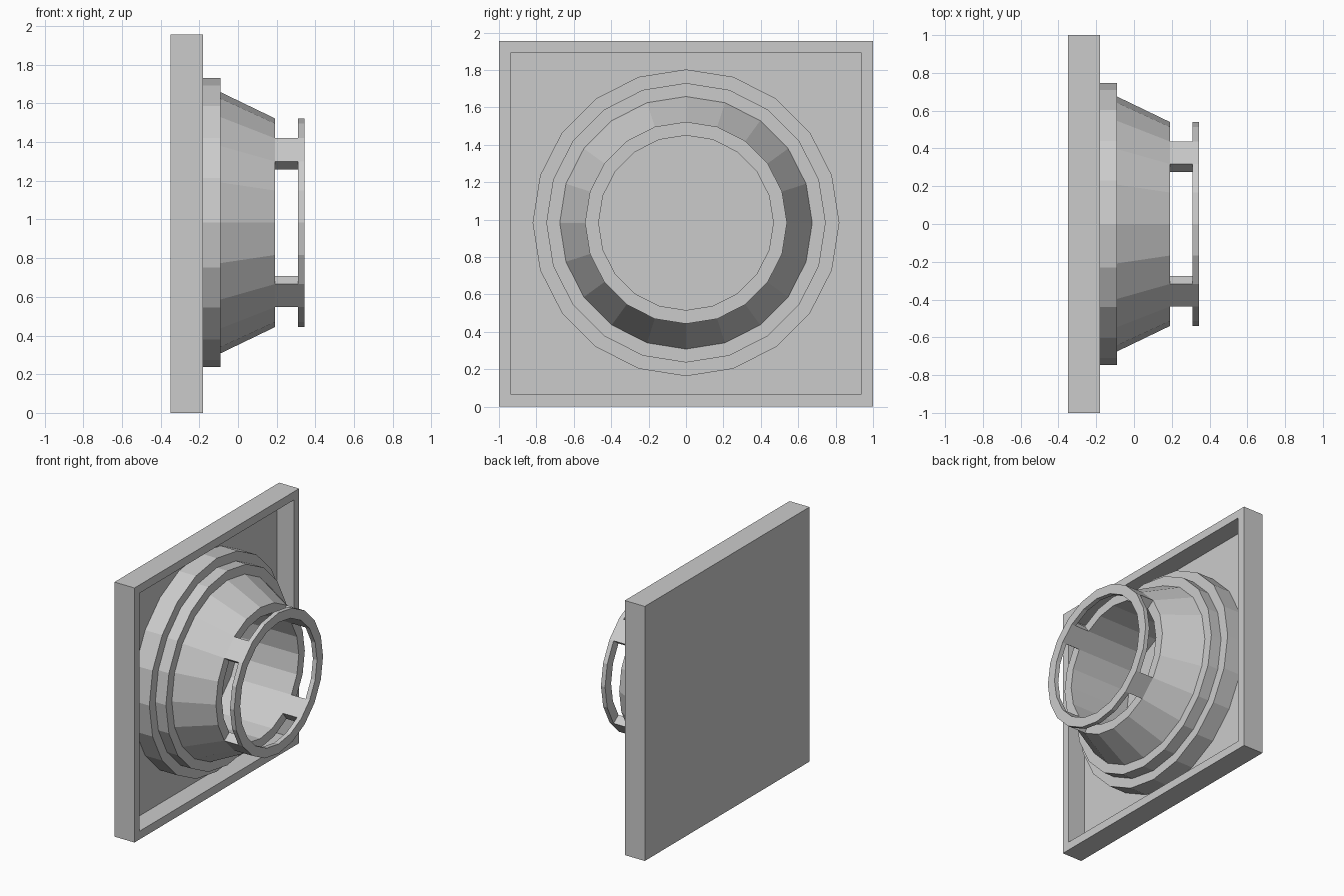
import bpy, bmesh
from math import sin, cos, pi
from mathutils import Vector

if "Cube" in bpy.data.objects:
    bpy.data.objects.remove(bpy.data.objects["Cube"])

ZC = 0.983          # height of the round axis
SIDES = 20
OUT, INN = 0.54, 0.467


def finish(name, bm):
    bmesh.ops.recalc_face_normals(bm, faces=bm.faces)
    mesh = bpy.data.meshes.new(name)
    bm.to_mesh(mesh)
    bm.free()
    obj = bpy.data.objects.new(name, mesh)
    bpy.context.collection.objects.link(obj)
    return obj


def lathe(name, profile, first=0, count=SIDES):
    """Sweep a closed (x, radius) profile around the x axis, fully or for some segments."""
    bm = bmesh.new()
    full = count == SIDES
    rings = []
    for i in range(count if full else count + 1):
        a = 2 * pi * (first + i) / SIDES
        rings.append([bm.verts.new((x, r * sin(a), ZC + r * cos(a))) for x, r in profile])
    n = len(profile)
    for i in range(count):
        a, b = rings[i], rings[(i + 1) % len(rings)]
        for j in range(n):
            k = (j + 1) % n
            bm.faces.new((a[j], a[k], b[k], b[j]))
    if not full:
        bm.faces.new(rings[0])
        bm.faces.new(rings[-1])
    return finish(name, bm)


# square back plate with a recessed front
bm = bmesh.new()
bmesh.ops.create_cube(bm, size=1)
for v in bm.verts:
    v.co = Vector((-0.265 + v.co.x * 0.17, v.co.y * 2, 0.978 + v.co.z * 1.956))
bm.normal_update()
front = max(bm.faces, key=lambda f: f.calc_center_median().x)
bmesh.ops.inset_region(bm, faces=[front], thickness=0.09)
floor = bmesh.ops.extrude_discrete_faces(bm, faces=[front])["faces"][0]
bmesh.ops.translate(bm, verts=floor.verts, vec=(-0.145, 0, 0))
finish("back_plate", bm)

# stepped flange and tapered hollow body
lathe("tapered_body", [(-0.325, 0.82), (-0.18, 0.82), (-0.18, 0.747), (-0.09, 0.747),
                       (-0.09, 0.675), (0.19, OUT), (0.19, INN), (-0.325, INN)])

# four short posts carrying the end ring
for q in range(4):
    lathe(f"ring_post_{q + 1}", [(0.19, OUT), (0.31, OUT), (0.31, INN), (0.19, INN)],
          first=2 + 5 * q, count=1)

# end ring
lathe("end_ring", [(0.31, OUT), (0.345, OUT), (0.345, INN), (0.31, INN)])
